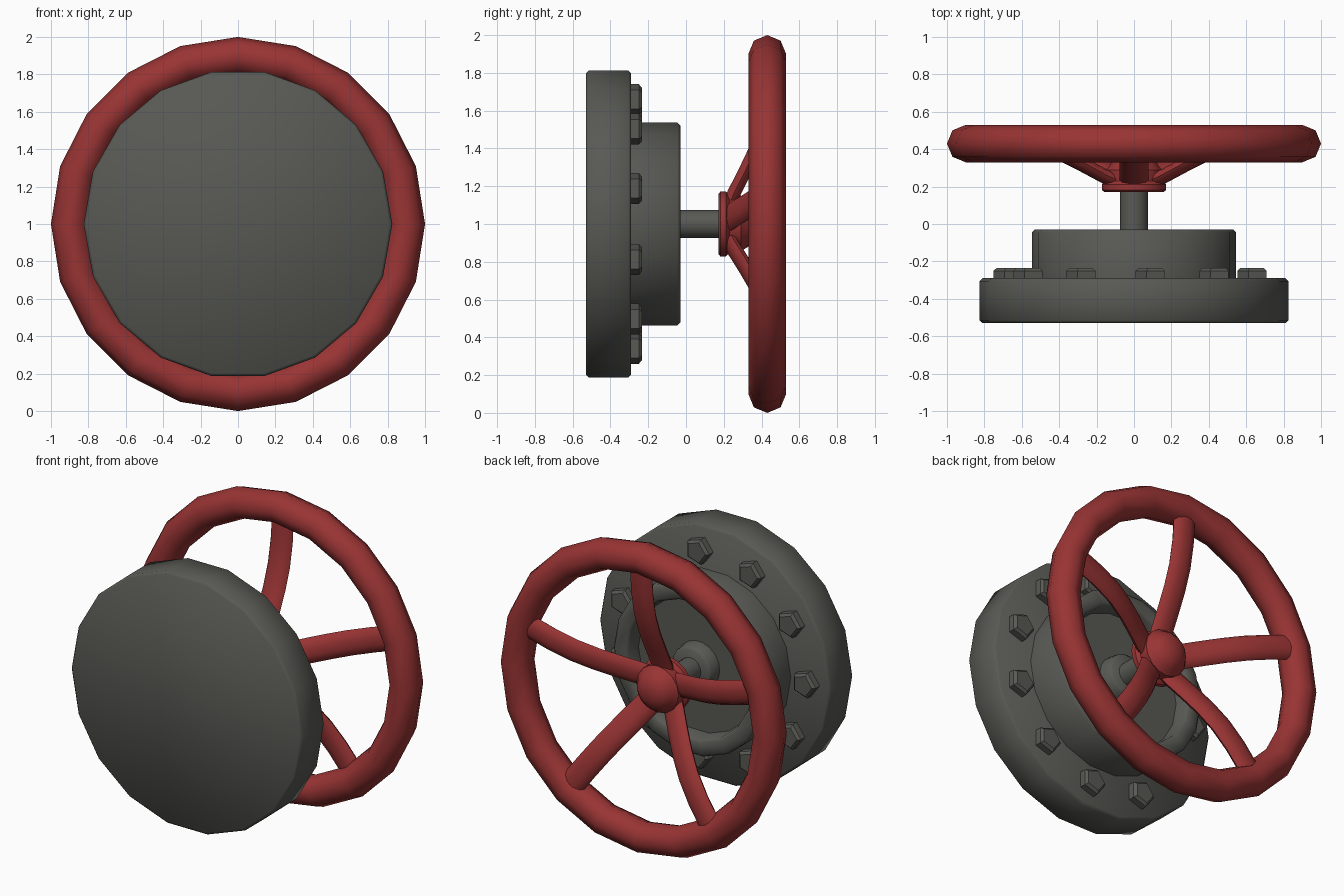
import bpy, bmesh, math
from mathutils import Vector

if "Cube" in bpy.data.objects:
    bpy.data.objects.remove(bpy.data.objects["Cube"])

CZ = 1.0  # height of the common axis, which runs along y


def material(name, rgb):
    m = bpy.data.materials.new(name)
    m.diffuse_color = (*rgb, 1)
    m.use_nodes = True
    m.node_tree.nodes["Principled BSDF"].inputs["Base Color"].default_value = m.diffuse_color
    return m


RED = material("red_paint", (0.32, 0.034, 0.034))
GREY = material("dark_grey_metal", (0.098, 0.100, 0.088))


def finish(name, bm, mat, angle=35):
    bmesh.ops.remove_doubles(bm, verts=bm.verts, dist=1e-5)
    bmesh.ops.recalc_face_normals(bm, faces=bm.faces)
    me = bpy.data.meshes.new(name)
    bm.to_mesh(me)
    bm.free()
    ob = bpy.data.objects.new(name, me)
    bpy.context.collection.objects.link(ob)
    me.materials.append(mat)
    bpy.ops.object.select_all(action='DESELECT')
    ob.select_set(True)
    bpy.context.view_layer.objects.active = ob
    bpy.ops.object.shade_smooth_by_angle(angle=math.radians(angle))
    return ob


def skin(bm, rings, closed=False):
    """Join rings of points with quads; cap the ends unless closed."""
    rows = [[bm.verts.new(p) for p in ring] for ring in rings]
    n = len(rows[0])
    pairs = list(zip(rows, rows[1:])) + ([(rows[-1], rows[0])] if closed else [])
    for a, b in pairs:
        for i in range(n):
            j = (i + 1) % n
            bm.faces.new((a[i], a[j], b[j], b[i]))
    if not closed:
        bm.faces.new(rows[0])
        bm.faces.new(rows[-1])


def lathe(name, profile, n, mat, closed=False, angle=35):
    """Spin (radius, y) points about the axis."""
    bm = bmesh.new()
    rings = [[(r * math.cos(t), y, CZ + r * math.sin(t))
              for t in (2 * math.pi * i / n for i in range(n))] for r, y in profile]
    skin(bm, rings, closed)
    return finish(name, bm, mat, angle)


# flange plate, recessed bonnet with collar, and stem
lathe("flange", [(0.81, -0.53), (0.825, -0.515), (0.825, -0.305), (0.81, -0.29)], 18, GREY, angle=50)
lathe("bonnet", [(0.545, -0.30), (0.545, -0.045), (0.53, -0.03), (0.455, -0.03), (0.44, -0.045),
                 (0.43, -0.13), (0.15, -0.13), (0.14, -0.06), (0.125, -0.045)], 18, GREY, angle=50)
lathe("stem", [(0.075, -0.12), (0.075, 0.25)], 16, GREY)

# eleven five-sided bolt heads, all turned the same way
bm = bmesh.new()
for k in range(11):
    a = math.pi + 2 * math.pi * k / 11
    cx, cz = 0.665 * math.cos(a), CZ + 0.665 * math.sin(a)
    skin(bm, [[(cx - r * math.cos(t), y, cz + r * math.sin(t))
               for t in (2 * math.pi * i / 5 for i in range(5))]
              for r, y in [(0.086, -0.30), (0.086, -0.25), (0.068, -0.234)]])
finish("bolts", bm, GREY)

# handwheel rim
lathe("wheel_rim", [(0.9 + 0.1 * math.cos(t), 0.43 + 0.1 * math.sin(t))
                    for t in (math.pi * i / 4 for i in range(8))], 20, RED, closed=True, angle=60)

# hub with domed cap
lathe("wheel_hub", [(0.16, 0.172), (0.172, 0.182), (0.172, 0.212), (0.15, 0.23), (0.15, 0.29),
                    (0.135, 0.305), (0.12, 0.33), (0.09, 0.358), (0.05, 0.374), (0.015, 0.379)],
      16, RED, angle=40)

# five curved flattened spokes
PATH = [(0.08, 0.222), (0.16, 0.252), (0.28, 0.313), (0.40, 0.370),
        (0.53, 0.417), (0.68, 0.446), (0.835, 0.458)]
bm = bmesh.new()
for k in range(5):
    a = math.pi / 2 + 2 * math.pi * k / 5
    out = Vector((math.cos(a), 0, math.sin(a)))
    side = Vector((-math.sin(a), 0, math.cos(a)))
    rings = []
    for i, (r, y) in enumerate(PATH):
        p, q = PATH[max(i - 1, 0)], PATH[min(i + 1, len(PATH) - 1)]
        d = Vector((q[0] - p[0], q[1] - p[1])).normalized()
        nrm = out * -d.y + Vector((0, d.x, 0))
        c = out * r + Vector((0, y, CZ))
        rings.append([c + side * 0.078 * math.cos(t) + nrm * 0.037 * math.sin(t)
                      for t in (math.pi * j / 5 for j in range(10))])
    skin(bm, rings)
finish("wheel_spokes", bm, RED, 60)
